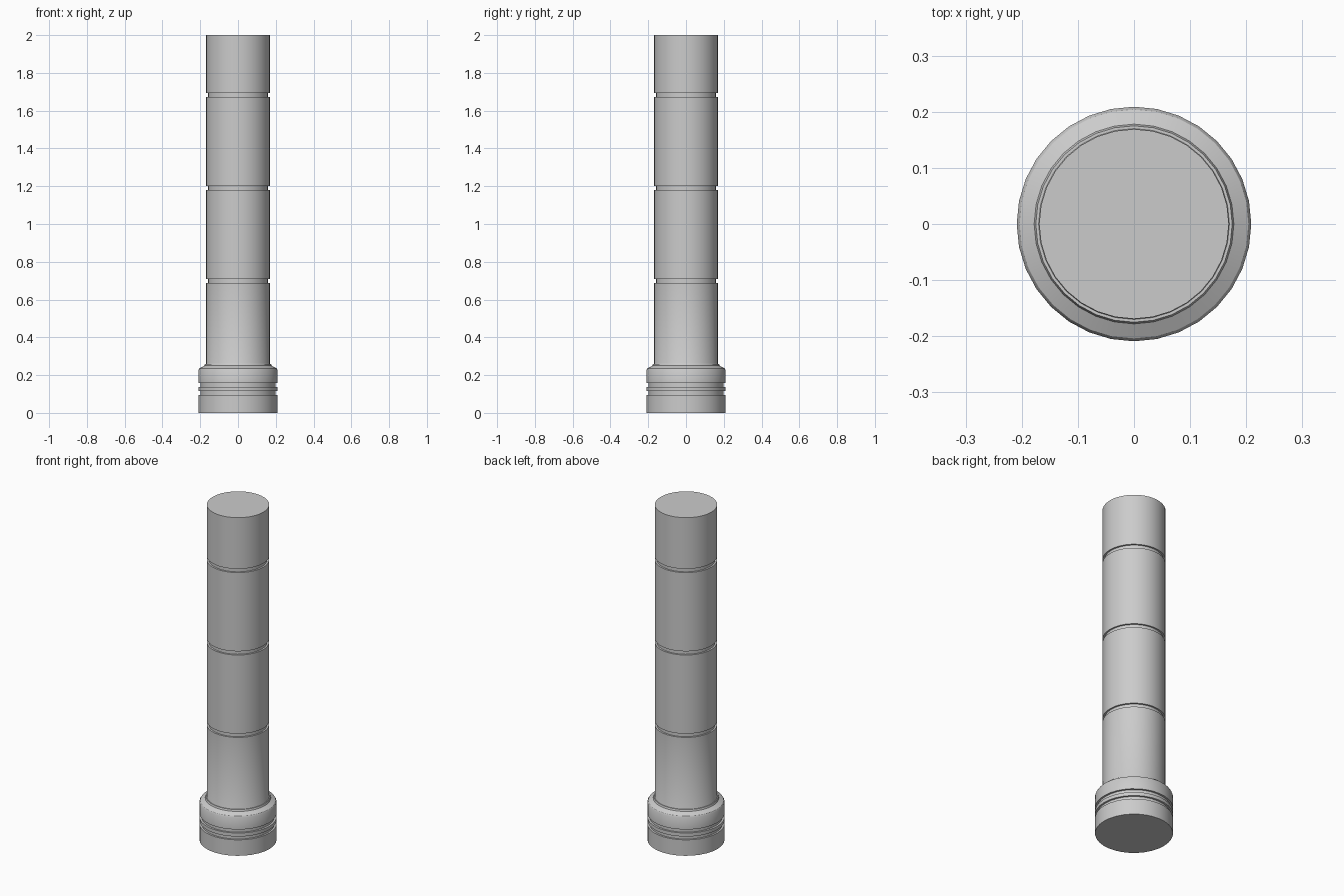
import bpy, bmesh, math

if "Cube" in bpy.data.objects:
    bpy.data.objects.remove(bpy.data.objects["Cube"])

SIDES = 32


def lathe(name, profile, cap_bottom=False, cap_top=False):
    """Revolve (radius, z) points around the z axis."""
    bm = bmesh.new()
    rings = [[bm.verts.new((r * math.cos(2 * math.pi * i / SIDES),
                            r * math.sin(2 * math.pi * i / SIDES), z))
              for i in range(SIDES)] for r, z in profile]
    for a, b in zip(rings, rings[1:]):
        for i in range(SIDES):
            j = (i + 1) % SIDES
            bm.faces.new((a[i], a[j], b[j], b[i]))
    if cap_bottom:
        bm.faces.new(rings[0][::-1])
    if cap_top:
        bm.faces.new(rings[-1])
    mesh = bpy.data.meshes.new(name)
    bm.to_mesh(mesh)
    bm.free()
    obj = bpy.data.objects.new(name, mesh)
    bpy.context.collection.objects.link(obj)
    bpy.ops.object.select_all(action='DESELECT')
    obj.select_set(True)
    bpy.context.view_layer.objects.active = obj
    bpy.ops.object.shade_smooth_by_angle(angle=math.radians(30))
    return obj


def groove(r, depth, z0, z1):
    """Square-cut ring groove between two heights."""
    return [(r, z0), (r - depth, z0), (r - depth, z1), (r, z1)]


# Base collar with two grooves and a sloped shoulder
R = 0.209
base = [(R, 0)] + groove(R, 0.011, 0.095, 0.115) + groove(R, 0.011, 0.136, 0.157)
base += [(R, 0.227), (0.204, 0.236), (0.178, 0.25), (0.175, 0.26), (0.17, 0.26)]
lathe("base_collar", base, cap_bottom=True)

# Shaft with three evenly spaced grooves
r = 0.169
shaft = [(0.17, 0.26), (r, 0.262)]
for k in range(3):
    z = 0.688 + 0.492 * k
    shaft += groove(r, 0.010, z, z + 0.022)
shaft.append((r, 2.0))
lathe("shaft", shaft, cap_top=True)
